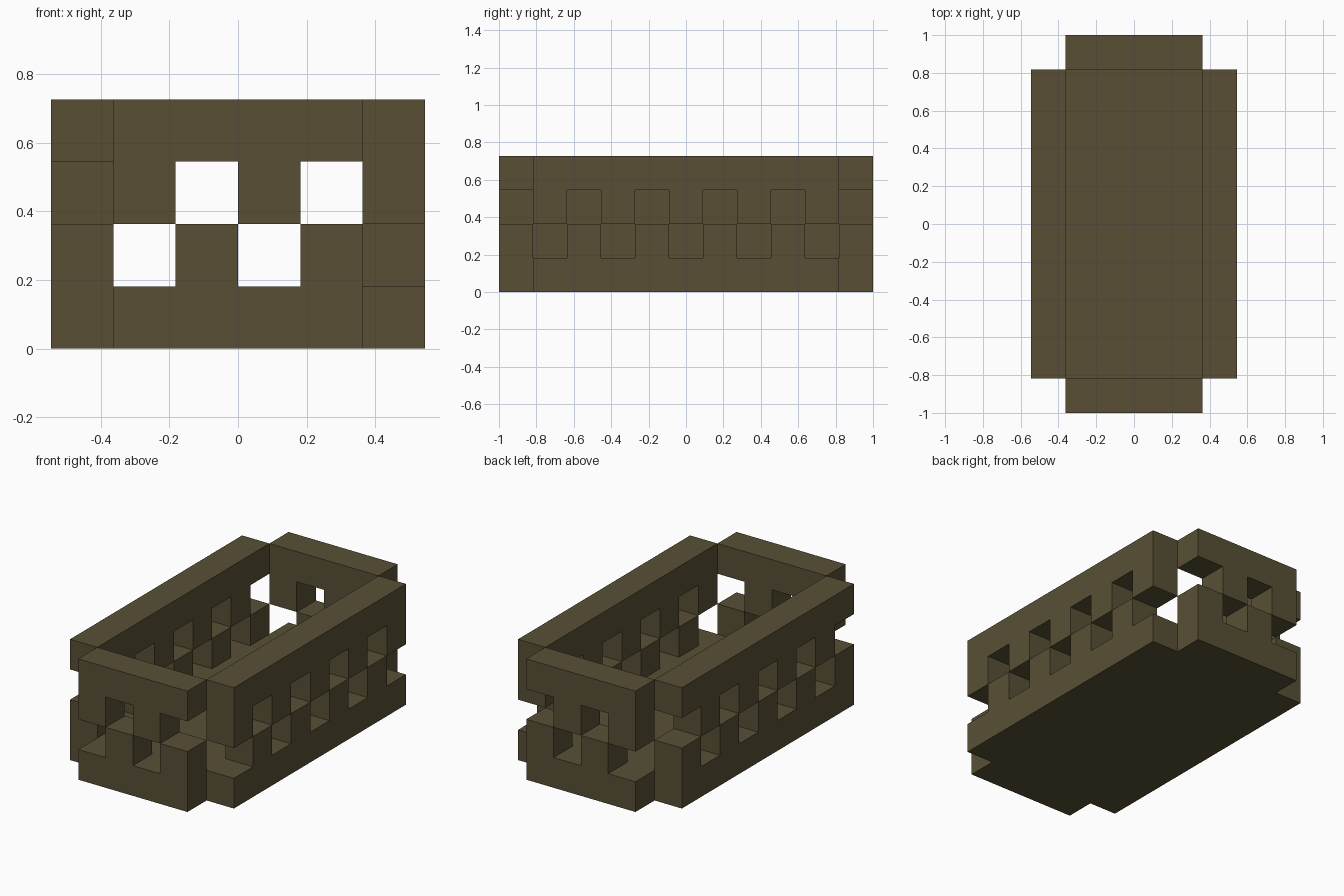
import bpy, bmesh
from mathutils import Vector

U = 2 / 11  # edge length of one building unit

if "Cube" in bpy.data.objects:
    bpy.data.objects.remove(bpy.data.objects["Cube"], do_unlink=True)

olive = bpy.data.materials.new("dark_olive")
olive.use_nodes = True
colour = (0.098, 0.078, 0.036, 1)
olive.diffuse_color = colour
bsdf = olive.node_tree.nodes["Principled BSDF"]
bsdf.inputs["Base Color"].default_value = colour
bsdf.inputs["Roughness"].default_value = 0.9


def wall_cells(length, low_first):
    """(position, height) cells of a wall with two staggered rows of openings."""
    return [(i, k) for i in range(length) for k in range(4)
            if not (k in (1, 2) and (i % 2 == 0) == ((k == 1) == low_first))]


# Unit cells occupied by each part: 6 wide, 11 deep, 4 high, open corners
parts = {
    "floor": {(x, y, 0) for x in range(1, 5) for y in range(1, 10)},
    "front_wall": {(1 + i, 0, k) for i, k in wall_cells(4, True)},
    "back_wall": {(1 + i, 10, k) for i, k in wall_cells(4, True)},
    "left_wall": {(5, 1 + i, k) for i, k in wall_cells(9, True)},
    "right_wall": {(0, 1 + i, k) for i, k in wall_cells(9, False)},
}
occupied = set().union(*parts.values())


def build_part(name, cells):
    """Make the outer skin of a set of cells, leaving out faces between parts."""
    bm = bmesh.new()
    verts = {}

    def vert(p):
        if p not in verts:
            verts[p] = bm.verts.new(((p[0] - 3) * U, (p[1] - 5.5) * U, p[2] * U))
        return verts[p]

    for cell in sorted(cells):
        for axis in range(3):
            for side in (0, 1):
                neighbour = list(cell)
                neighbour[axis] += 2 * side - 1
                if tuple(neighbour) in occupied:
                    continue
                a, b = (axis + 1) % 3, (axis + 2) % 3
                corners = []
                for da, db in ((0, 0), (1, 0), (1, 1), (0, 1)):
                    p = list(cell)
                    p[axis] += side
                    p[a] += da
                    p[b] += db
                    corners.append(vert(tuple(p)))
                bm.faces.new(corners if side else corners[::-1])
    mesh = bpy.data.meshes.new(name)
    bm.to_mesh(mesh)
    bm.free()
    mesh.materials.append(olive)
    bpy.context.collection.objects.link(bpy.data.objects.new(name, mesh))


for part_name, part_cells in parts.items():
    build_part(part_name, part_cells)
